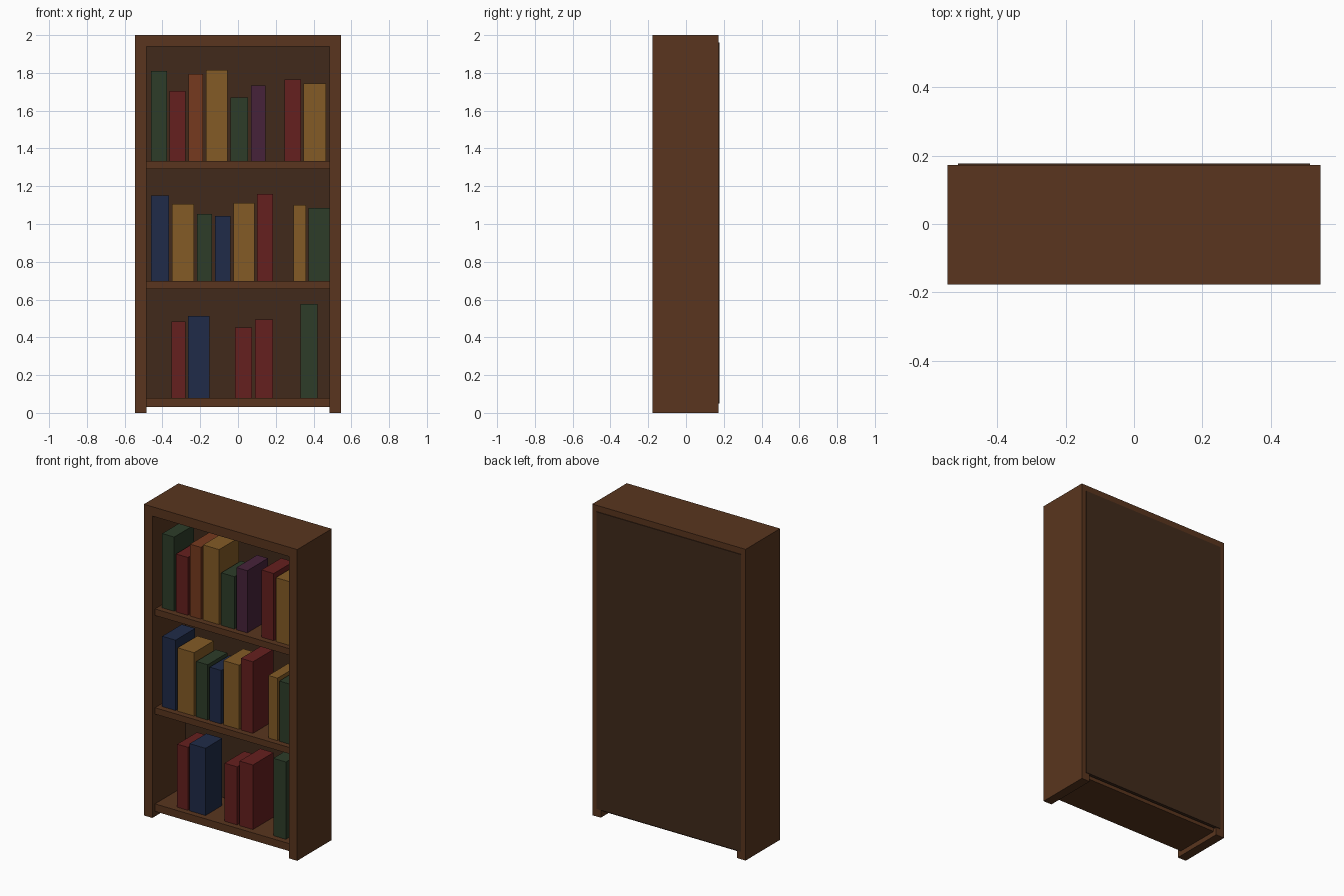
import bpy

if "Cube" in bpy.data.objects:
    bpy.data.objects.remove(bpy.data.objects["Cube"])

def material(name, rgb):
    m = bpy.data.materials.new(name)
    m.diffuse_color = (*rgb, 1)
    m.use_nodes = True
    m.node_tree.nodes["Principled BSDF"].inputs["Base Color"].default_value = m.diffuse_color
    return m

WOOD = material("wood", (0.10, 0.036, 0.013))
DARK = material("dark_wood", (0.052, 0.023, 0.011))
CLOTH = {
    "green": material("green_cloth", (0.026, 0.046, 0.022)),
    "red": material("red_cloth", (0.13, 0.014, 0.013)),
    "orange": material("orange_cloth", (0.18, 0.042, 0.013)),
    "gold": material("gold_cloth", (0.23, 0.105, 0.019)),
    "purple": material("purple_cloth", (0.062, 0.016, 0.042)),
    "blue": material("blue_cloth", (0.014, 0.024, 0.065)),
}

def box(name, x, y, z, mat):
    """Box from (min, max) ranges on each axis."""
    bpy.ops.mesh.primitive_cube_add(size=1, location=[sum(r) / 2 for r in (x, y, z)])
    ob = bpy.context.object
    ob.name = name
    ob.scale = [r[1] - r[0] for r in (x, y, z)]
    bpy.ops.object.transform_apply(location=False, rotation=False, scale=True)
    ob.data.materials.append(mat)
    return ob

W, T = 0.545, 0.06           # half width, board thickness
FRONT, BACK = -0.177, 0.173  # case depth
INNER = W - T

# Case: sides, top and overlapping back panel
for side, s in (("left", -1), ("right", 1)):
    box(f"{side}_side", sorted((s * INNER, s * W)), (FRONT, BACK), (0, 2), WOOD)
box("top_board", (-INNER, INNER), (FRONT, BACK), (2 - T, 2), WOOD)
box("back_panel", (-0.514, 0.514), (0.157, 0.177), (0.05, 1.96), DARK)

# Shelves, each with its books: colour, left, right, top, depth
rows = {
    "bottom": (0.032, 0.08, [
        ("red", -0.353, -0.277, 0.485, 0.20), ("blue", -0.265, -0.152, 0.512, 0.17),
        ("red", -0.017, 0.073, 0.453, 0.20), ("red", 0.09, 0.185, 0.495, 0.21),
        ("green", 0.33, 0.42, 0.577, 0.20)]),
    "middle": (0.657, 0.698, [
        ("blue", -0.46, -0.365, 1.15, 0.20), ("gold", -0.35, -0.233, 1.105, 0.20),
        ("green", -0.218, -0.137, 1.053, 0.20), ("blue", -0.122, -0.04, 1.042, 0.20),
        ("gold", -0.025, 0.087, 1.11, 0.20), ("red", 0.1, 0.185, 1.158, 0.21),
        ("gold", 0.295, 0.36, 1.10, 0.20), ("green", 0.373, 0.484, 1.085, 0.20)]),
    "upper": (1.291, 1.333, [
        ("green", -0.46, -0.375, 1.81, 0.20), ("red", -0.362, -0.278, 1.705, 0.20),
        ("orange", -0.262, -0.185, 1.795, 0.20), ("gold", -0.169, -0.055, 1.815, 0.20),
        ("green", -0.04, 0.053, 1.67, 0.20), ("purple", 0.068, 0.145, 1.733, 0.21),
        ("red", 0.246, 0.333, 1.765, 0.20), ("gold", 0.348, 0.467, 1.743, 0.20)]),
}
for row, (z0, z1, books) in rows.items():
    box(f"{row}_shelf", (-INNER, INNER), (-0.15, 0.15), (z0, z1), WOOD)
    for i, (colour, x0, x1, top, depth) in enumerate(books, 1):
        box(f"{row}_book_{i}", (x0, x1), (-0.113, depth - 0.113), (z1, top), CLOTH[colour])
